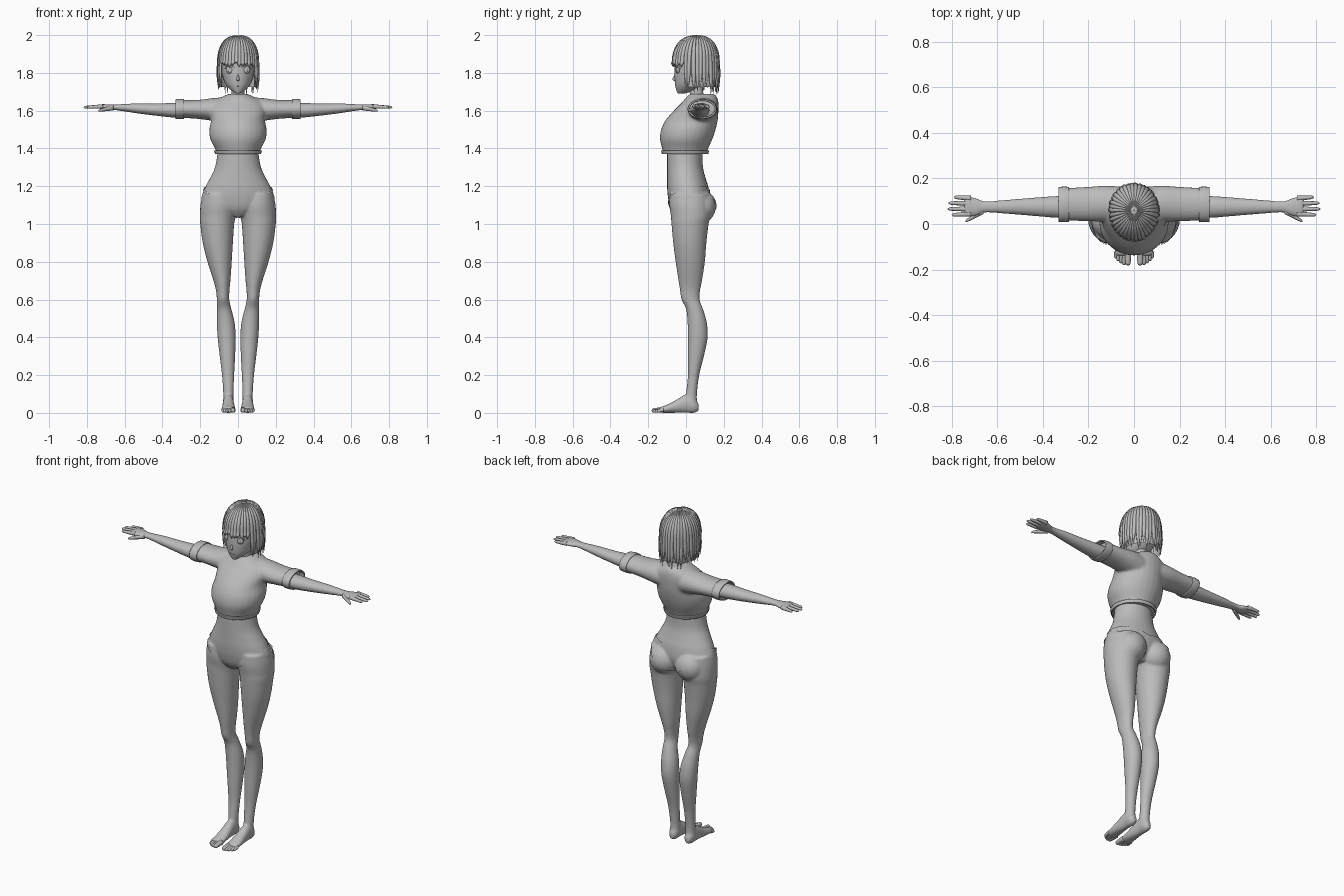
import bpy, bmesh, math, random
from mathutils import Vector, Matrix

if "Cube" in bpy.data.objects:
    bpy.data.objects.remove(bpy.data.objects["Cube"])

random.seed(4)
grey = bpy.data.materials.new("plain_grey")
grey.diffuse_color = (0.5, 0.5, 0.5, 1)
grey.use_nodes = True
grey.node_tree.nodes["Principled BSDF"].inputs["Base Color"].default_value = grey.diffuse_color


def finish(name, bm):
    """Turn a bmesh into a smooth, coloured object."""
    bmesh.ops.recalc_face_normals(bm, faces=bm.faces[:])
    me = bpy.data.meshes.new(name)
    for f in bm.faces:
        f.smooth = True
    bm.to_mesh(me)
    bm.free()
    me.materials.append(grey)
    ob = bpy.data.objects.new(name, me)
    bpy.context.collection.objects.link(ob)
    return ob


def spline(rows, sub=4):
    """Catmull-Rom resampling of rows of numbers."""
    out = []
    for i in range(len(rows) - 1):
        a, b, c, d = (rows[max(0, min(len(rows) - 1, i + k))] for k in (-1, 0, 1, 2))
        for j in range(sub):
            t = j / sub
            out.append([0.5 * (2*q + (r - p)*t + (2*p - 5*q + 4*r - s)*t*t + (3*q - p - 3*r + s)*t**3)
                        for p, q, r, s in zip(a, b, c, d)])
    return out + [list(rows[-1])]


def loft(bm, axis, rows, mirror=False, n=28, caps=True, sub=4):
    """Rows are (position on axis, lo, hi, lo, hi) extents of elliptical sections."""
    order = {'x': (2, 0, 1), 'y': (0, 2, 1), 'z': (0, 1, 2)}[axis]
    for side in ((1, -1) if mirror else (1,)):
        rings = []
        for t, a0, a1, b0, b1 in spline(rows, sub):
            ring = []
            for k in range(n):
                w = 2 * math.pi * k / n
                p = ((a0 + a1)/2 + (a1 - a0)/2*math.cos(w), (b0 + b1)/2 + (b1 - b0)/2*math.sin(w), t)
                x, y, z = (p[i] for i in order)
                ring.append(bm.verts.new((x * side, y, z)))
            rings.append(ring)
        for r, s in zip(rings, rings[1:]):
            for k in range(n):
                bm.faces.new((r[k], r[(k+1) % n], s[(k+1) % n], s[k]))
        if caps:
            bm.faces.new(rings[0])
            bm.faces.new(rings[-1])


def digit(bm, axis, p, q, r0, r1):
    """Rounded finger or toe from p to q, mirrored."""
    i = 'xyz'.index(axis)
    o = [k for k in range(3) if k != i]
    rows = []
    for t, f in ((0, 1), (.3, 1), (.6, .95), (.85, .9), (.95, .65), (1, .15)):
        c = Vector(p).lerp(Vector(q), t)
        r = (r0 + (r1 - r0) * t) * f
        rows.append((c[i], c[o[0]] - r, c[o[0]] + r, c[o[1]] - r, c[o[1]] + r))
    loft(bm, axis, rows, True, 10, sub=2)


def ball(bm, c, s):
    bmesh.ops.create_uvsphere(bm, u_segments=24, v_segments=14, radius=1,
                              matrix=Matrix.Translation(c) @ Matrix.Diagonal((*s, 1)))


def fuse(ob, voxel, smooth):
    """Blend overlapping solids into one skin."""
    m = ob.modifiers.new("fuse", 'REMESH')
    m.mode, m.voxel_size, m.use_smooth_shade = 'VOXEL', voxel, True
    m = ob.modifiers.new("soften", 'SMOOTH')
    m.factor, m.iterations = 0.5, smooth
    me = bpy.data.meshes.new_from_object(ob.evaluated_get(bpy.context.evaluated_depsgraph_get()))
    ob.modifiers.clear()
    ob.data = me
    if not me.materials:
        me.materials.append(grey)


# Body: torso, buttocks, legs, feet, arms and palms fused together
bm = bmesh.new()
loft(bm, 'z', [(1.45, -.1, .1, -.1, .09), (1.38, -.108, .108, -.1, .088), (1.3, -.122, .122, -.1, .09),
               (1.24, -.15, .15, -.1, .105), (1.19, -.176, .176, -.1, .12), (1.13, -.193, .193, -.094, .125),
               (1.08, -.15, .15, -.08, .11), (1.04, -.05, .05, -.05, .08)])
for s in (-1, 1):
    ball(bm, (s * .088, .078, 1.09), (.084, .08, .085))
loft(bm, 'z', [(1.16, .02, .187, -.085, .12), (1.1, .005, .199, -.088, .13), (1.04, .012, .202, -.08, .13),
               (1, .02, .2, -.077, .12), (.9, .027, .187, -.068, .108), (.8, .033, .162, -.055, .1),
               (.7, .04, .13, -.04, .085), (.65, .045, .117, -.032, .075), (.6, .046, .112, -.024, .072),
               (.55, .035, .112, 0, .09), (.48, .018, .112, .008, .11), (.4, .012, .108, .01, .115),
               (.3, .015, .097, .01, .095), (.2, .02, .085, .01, .07), (.1, .024, .078, 0, .058),
               (.05, .022, .08, -.005, .06)], True)
loft(bm, 'y', [(.067, .038, .064, .012, .045), (.045, .024, .078, 0, .08), (0, .022, .08, 0, .098),
               (-.05, .018, .083, 0, .07), (-.1, .014, .086, 0, .044), (-.138, .018, .084, 0, .03)], True)
loft(bm, 'x', [(.26, .025, .125, 1.56, 1.642), (.34, .027, .123, 1.563, 1.641), (.45, .036, .115, 1.575, 1.638),
               (.55, .044, .107, 1.588, 1.638), (.65, .05, .1, 1.603, 1.633), (.69, .036, .113, 1.603, 1.634),
               (.73, .032, .124, 1.61, 1.634), (.745, .04, .118, 1.613, 1.631)], True)
body = finish("body", bm)
fuse(body, .006, 6)

# Fingers, thumbs and toes
bm = bmesh.new()
for y0, y1, tip in ((.044, .04, .8), (.066, .066, .818), (.09, .092, .815), (.112, .118, .79)):
    digit(bm, 'x', (.715, y0, 1.622), (tip, y1, 1.618), .012, .008)
digit(bm, 'x', (.66, .058, 1.615), (.74, .012, 1.6), .014, .008)
finish("fingers", bm)
bm = bmesh.new()
for x, tip, r in ((.027, -.182, .013), (.044, -.18, .0095), (.057, -.173, .009), (.069, -.163, .0085), (.079, -.152, .008)):
    digit(bm, 'y', (x, -.12, .016), (x, tip, r), r + .002, r)
finish("toes", bm)

# Briefs: a thin skin lifted off the hips and trimmed by slanted planes
bm = bmesh.new()
bm.from_mesh(body.data)
bm.normal_update()
for v in bm.verts:
    v.co += v.normal * .005
for co, no in (((0, 0, 0), (-1, 0, 0)), ((0, 0, 1.14), (-.27, -.3, 1)), ((0, 0, 1.025), (.8, 0, -1))):
    bmesh.ops.bisect_plane(bm, geom=bm.verts[:] + bm.edges[:] + bm.faces[:], plane_co=co,
                           plane_no=Vector(no).normalized(), clear_outer=True)
bmesh.ops.delete(bm, geom=[v for v in bm.verts if v.co.z > 1.25 or v.co.z < 1 or v.co.x > .25], context='VERTS')
me = bpy.data.meshes.new("briefs")
bm.to_mesh(me)
bm.free()
briefs = bpy.data.objects.new("briefs", me)
bpy.context.collection.objects.link(briefs)
briefs.modifiers.new("mirror", 'MIRROR')

# Cropped shirt with fused sleeves, open cuffs and a hem
bm = bmesh.new()
loft(bm, 'z', [(1.688, -.052, .052, .02, .15), (1.67, -.09, .09, .0, .165), (1.64, -.14, .14, -.025, .172),
               (1.6, -.15, .15, -.065, .172), (1.55, -.143, .143, -.108, .168), (1.5, -.152, .152, -.132, .157),
               (1.45, -.147, .147, -.138, .14), (1.4, -.122, .122, -.127, .118), (1.376, -.115, .115, -.121, .11)])
loft(bm, 'x', [(.06, .01, .165, 1.53, 1.672), (.13, .01, .168, 1.545, 1.667), (.2, .012, .163, 1.555, 1.658),
               (.26, .014, .16, 1.56, 1.656), (.305, .016, .158, 1.562, 1.656)], True)
shirt = finish("shirt", bm)
fuse(shirt, .007, 6)
bm = bmesh.new()
loft(bm, 'x', [(.285, .01, .163, 1.556, 1.661), (.31, .008, .164, 1.555, 1.662), (.332, .01, .162, 1.557, 1.66)], True, caps=False)
cuffs = finish("sleeve_cuffs", bm)
cuffs.modifiers.new("thickness", 'SOLIDIFY').thickness = .008
bm = bmesh.new()
loft(bm, 'z', [(1.39, -.121, .121, -.126, .117), (1.372, -.116, .116, -.122, .112)], caps=False)
finish("shirt_hem", bm).modifiers.new("thickness", 'SOLIDIFY').thickness = .006

# Neck, head and nose
bm = bmesh.new()
loft(bm, 'z', [(1.62, -.05, .05, .02, .12), (1.69, -.035, .035, .02, .092), (1.77, -.034, .034, .015, .09)])
finish("neck", bm)
bm = bmesh.new()
loft(bm, 'z', [(1.69, -.01, .01, -.04, -.015), (1.697, -.022, .022, -.047, .015), (1.715, -.045, .045, -.053, .06),
               (1.74, -.066, .066, -.058, .1), (1.78, -.081, .081, -.061, .135), (1.82, -.088, .088, -.06, .15),
               (1.88, -.09, .09, -.056, .155), (1.94, -.075, .075, -.025, .14), (1.98, -.03, .03, .03, .1)])
loft(bm, 'z', [(1.758, -.006, .006, -.062, -.05), (1.766, -.008, .008, -.073, -.05), (1.785, -.005, .005, -.064, -.05),
               (1.805, -.002, .002, -.06, -.05)], n=10)
finish("head", bm)

# Eyes, lashes and mouth
bm = bmesh.new()
for s in (-1, 1):
    ball(bm, (s * .042, -.041, 1.816), (.022, .01, .021))
finish("eyes", bm)
bm = bmesh.new()
for s in (-1, 1):
    ball(bm, (s * .041, -.049, 1.815), (.012, .005, .015))
finish("irises", bm)
bm = bmesh.new()
loft(bm, 'x', [(.018, -.058, -.052, 1.828, 1.831), (.03, -.059, -.049, 1.835, 1.841), (.045, -.053, -.042, 1.837, 1.843),
               (.058, -.046, -.035, 1.831, 1.838), (.068, -.037, -.028, 1.821, 1.824)], True, 8)
finish("lashes", bm)
bm = bmesh.new()
ball(bm, (0, -.055, 1.732), (.014, .003, .003))
finish("mouth", bm)


# Hair: a scalp shell covered with tapered locks that follow it
def hair_point(a, t, bottom, k=1.0):
    """a: angle from the front, t: 0 crown to 1 tip."""
    if t < .5:
        w = t * math.pi
        r, z = math.sin(w) ** .85, 1.865 + .132 * k * math.cos(w)
    else:
        u = (t - .5) * 2
        r, z = 1 + .03 * math.sin(u * math.pi), 1.865 + (bottom - 1.865) * u
    depth = .128 if math.cos(a) > 0 else .113
    return Vector((.104 * r * k * math.sin(a), .06 - depth * r * k * math.cos(a), z))


def tip_height(a):
    return 1.838 if abs(a) < math.radians(54) else 1.695


bm = bmesh.new()
N, M = 72, 16
grid = [[bm.verts.new(hair_point((i + .5) / N * 2 * math.pi - math.pi, max(j / M, .002),
         tip_height((i + .5) / N * 2 * math.pi - math.pi) + .03, .96)) for j in range(M + 1)] for i in range(N)]
for i in range(N):
    a = (i + 1) / N * 2 * math.pi - math.pi
    cut = abs(abs(a) - math.radians(54)) < math.radians(3.5)
    for j in range(M // 2 if cut else M):
        g, h = grid[i], grid[(i + 1) % N]
        bm.faces.new((g[j], h[j], h[j + 1], g[j + 1]))
finish("hair_scalp", bm)

bm = bmesh.new()
L, S = 38, 18
for i in range(L):
    a = (i + .5) / L * 2 * math.pi - math.pi
    fringe = tip_height(a) > 1.8
    tip = tip_height(a) + random.uniform(-.012, .012 if fringe else .035)
    k = random.uniform(.985, 1.01)
    drift = random.uniform(-.06, .06)
    rings = []
    for j in range(S + 1):
        t = max(j / S, .03)
        c = hair_point(a + drift * t * t, t, tip, k)
        side = hair_point(a + .05, t, tip, k) - hair_point(a - .05, t, tip, k)
        side.normalize()
        out = Vector((math.sin(a), -math.cos(a), 0)) * min(1, t * 2) + Vector((0, 0, 1)) * max(0, 1 - t * 2)
        out.normalize()
        taper = 1 if t < .7 else max(.08, 1 - ((t - .7) / .3) ** 1.6)
        w = .0112 * min(1, math.sin(min(t, .5) * math.pi) + .05) * taper
        h = .007 * taper * min(1, t * 4 + .2)
        rings.append([bm.verts.new(c + side * w * math.cos(q * math.pi / 4) + out * h * math.sin(q * math.pi / 4))
                      for q in range(8)])
    for r, s in zip(rings, rings[1:]):
        for q in range(8):
            bm.faces.new((r[q], r[(q + 1) % 8], s[(q + 1) % 8], s[q]))
    bm.faces.new(rings[-1])
finish("hair_locks", bm)

# Same grey and smooth shading on every part
for ob in bpy.context.collection.objects:
    if not ob.data.materials:
        ob.data.materials.append(grey)
    for p in ob.data.polygons:
        p.use_smooth = True
        p.material_index = 0
